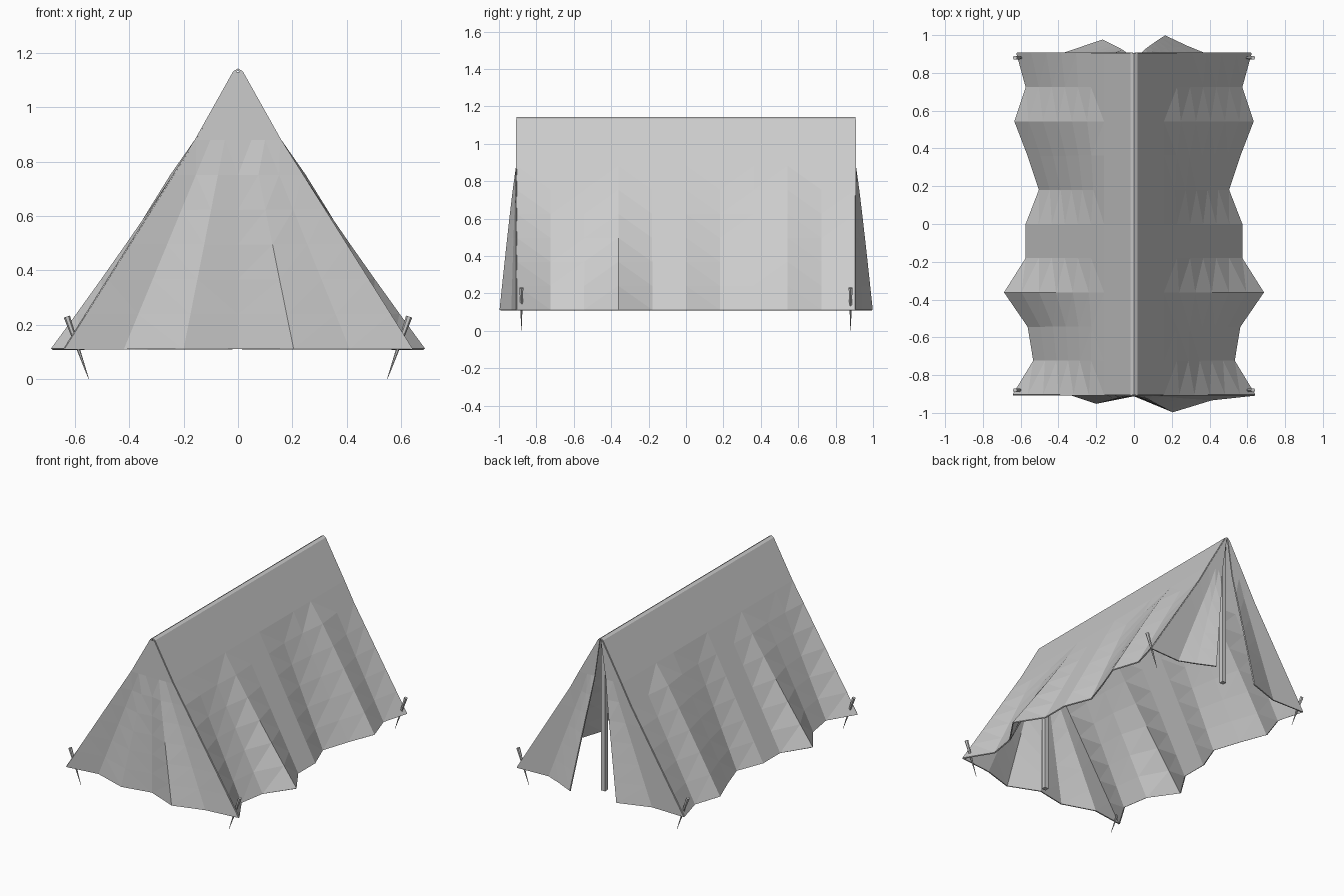
import bpy, bmesh
from mathutils import Vector

if "Cube" in bpy.data.objects:
    bpy.data.objects.remove(bpy.data.objects["Cube"])

canvas = bpy.data.materials.new("plain grey")
canvas.use_nodes = True
COLOR = (0.6, 0.6, 0.6, 1)
canvas.diffuse_color = COLOR
canvas.node_tree.nodes["Principled BSDF"].inputs["Base Color"].default_value = COLOR

HEM, FOLD, RIDGE, END = 0.11, 0.88, 1.13, 0.905
ROWS = [HEM + i * (FOLD - HEM) / 6 for i in range(7)]


def finish(name, bm):
    mesh = bpy.data.meshes.new(name)
    bm.normal_update()
    bm.to_mesh(mesh)
    bm.free()
    obj = bpy.data.objects.new(name, mesh)
    mesh.materials.append(canvas)
    bpy.context.collection.objects.link(obj)
    return obj


def sheet(name, columns):
    """Cloth made of columns of points, each column with the same count."""
    bm = bmesh.new()
    grid = [[bm.verts.new(p) for p in col] for col in columns]
    for a, b in zip(grid, grid[1:]):
        for j in range(len(a) - 1):
            bm.faces.new((a[j], b[j], b[j + 1], a[j + 1]))
    bmesh.ops.remove_doubles(bm, verts=bm.verts, dist=0.0005)
    bmesh.ops.triangulate(bm, faces=bm.faces)
    obj = finish(name, bm)
    mod = obj.modifiers.new("cloth thickness", "SOLIDIFY")
    mod.thickness = 0.008
    mod.offset = 0
    return obj


def neutral(z):
    """Half width of the unfolded roof at a height."""
    if z >= FOLD:
        return 0.015 + (RIDGE - z) / (RIDGE - FOLD) * 0.14
    return 0.155 + (FOLD - z) / (FOLD - HEM) * 0.415


def wall_x(z, hem_x, start, power):
    t = max(0, (start - z) / (start - HEM))
    return neutral(z) + (hem_x - 0.57) * t ** power


# Roof walls: hem half width, height where the fold starts, fold sharpness
FOLDS = [(0.64, 0.88, 1), (0.53, 0.75, 0.9), (0.56, 0.88, 1), (0.685, 0.88, 1.3),
         (0.57, 0.75, 1), (0.57, 0.75, 1), (0.50, 0.88, 1), (0.56, 0.88, 1),
         (0.63, 0.88, 0.6), (0.57, 0.75, 1), (0.62, 0.75, 1)]
columns = []
for i, fold in enumerate(FOLDS):
    y = -END + i * END / 5
    half = [(wall_x(z, *fold), y, z) for z in ROWS] + [(0.015, y, RIDGE)]
    columns.append(half + [(0, y, 1.14)] + [(-x, y, z) for x, y, z in reversed(half)])
sheet("roof", columns)


def end_panel(name, sign, hem_points, fold):
    """Wall at one end; its hem points gather toward the ridge."""
    cols = []
    for hx, hy in hem_points:
        col = []
        for z in ROWS + [RIDGE]:
            t = max(0, (FOLD - z) / (FOLD - HEM))
            x = hx / fold[0] * wall_x(z, *fold)
            col.append((x, sign * (END + (hy - END) * t ** 0.9), z))
        cols.append(col)
    sheet(name, cols)


# Closed front, with the left flap lapping forward at its edge
end_panel("front_wall", -1, [(-0.64, END), (-0.42, 0.875), (-0.2, 0.948), (0, 0.908),
          (0.205, 0.993), (0.41, 0.93), (0.64, END)], FOLDS[0])

# Open back, with two flaps drawn apart
end_panel("back_left_flap", 1, [(0.62, END), (0.39, 0.895), (0.28, 0.94), (0.163, 0.995)], FOLDS[-1])
end_panel("back_right_flap", 1, [(-0.62, END), (-0.38, 0.9), (-0.165, 0.973)], FOLDS[-1])

# Square tent poles
for name, y in (("front_pole", -0.865), ("back_pole", 0.865)):
    bm = bmesh.new()
    bmesh.ops.create_cube(bm, size=1)
    bmesh.ops.scale(bm, vec=(0.03, 0.03, RIDGE - 0.02 - HEM), verts=bm.verts)
    bmesh.ops.translate(bm, vec=(0, y, (RIDGE - 0.02 + HEM) / 2), verts=bm.verts)
    finish(name, bm)

# Slanted tapered pegs at the four corners
for sx, side in ((1, "left"), (-1, "right")):
    for sy, end in ((-1, "front"), (1, "back")):
        top = Vector((sx * 0.63, sy * 0.88, 0.23))
        tip = Vector((sx * 0.55, sy * 0.88, 0.002))
        axis = top - tip
        bm = bmesh.new()
        bmesh.ops.create_cone(bm, cap_ends=True, segments=6, radius1=0.001,
                              radius2=0.012, depth=axis.length)
        turn = axis.to_track_quat("Z", "Y").to_matrix()
        bmesh.ops.rotate(bm, matrix=turn, verts=bm.verts)
        bmesh.ops.translate(bm, vec=(top + tip) / 2, verts=bm.verts)
        finish(f"{end}_{side}_peg", bm)
